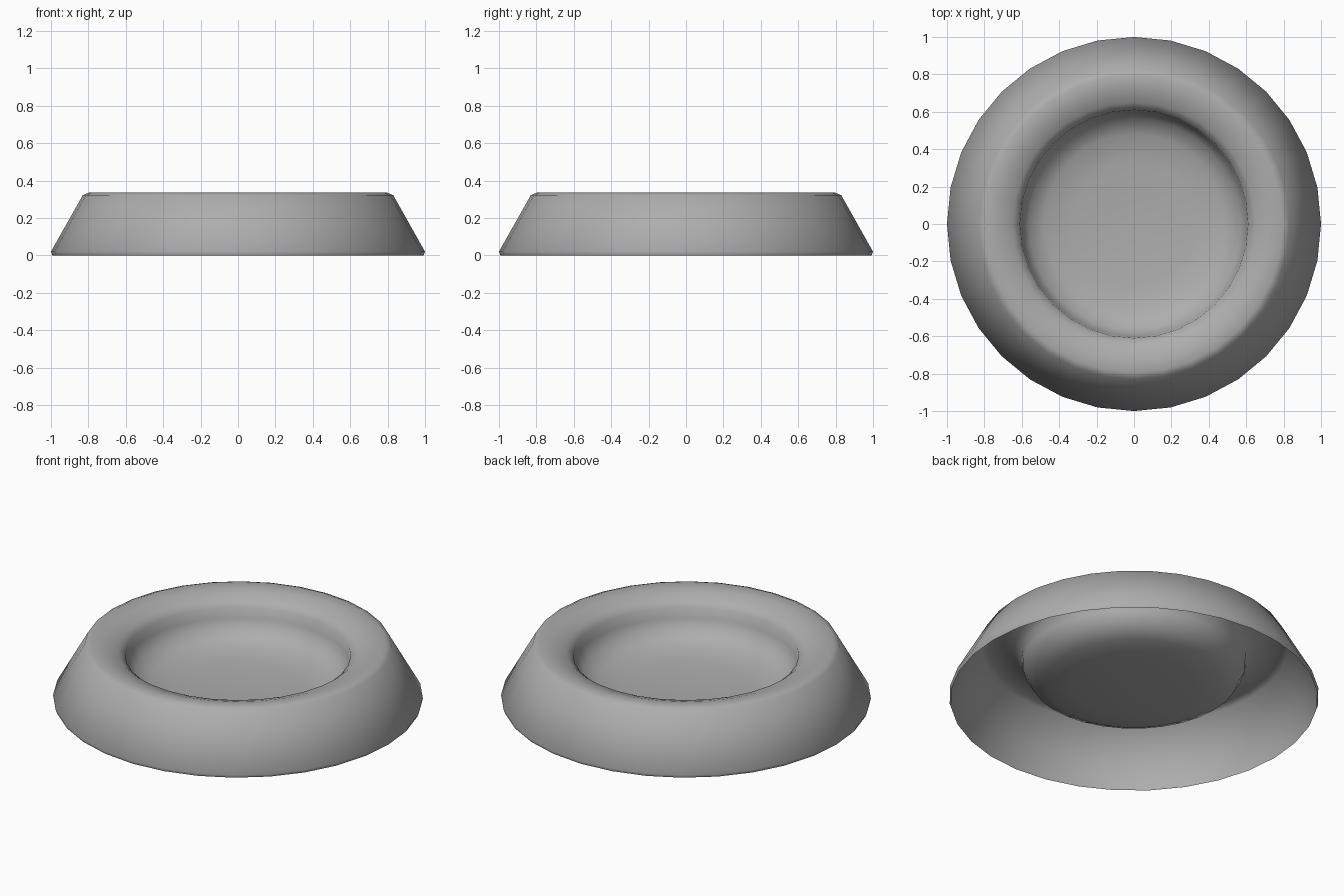
import bpy, bmesh, math

if "Cube" in bpy.data.objects:
    bpy.data.objects.remove(bpy.data.objects["Cube"])

SIDES = 32
# (radius, height) from the open bottom edge, over the rim, down into the bowl
PROFILE = [(0.992, 0.0), (1.0, 0.02), (0.83, 0.322), (0.795, 0.337),
           (0.72, 0.327), (0.65, 0.303), (0.61, 0.27),
           (0.603, 0.21), (0.565, 0.14), (0.48, 0.097), (0.33, 0.077)]
CENTRE_Z = 0.068

bm = bmesh.new()
rings = []
for r, z in PROFILE:
    rings.append([bm.verts.new((r * math.cos(2 * math.pi * i / SIDES),
                                r * math.sin(2 * math.pi * i / SIDES), z))
                  for i in range(SIDES)])

# Wall, rim and bowl bands
for a, b in zip(rings, rings[1:]):
    for i in range(SIDES):
        j = (i + 1) % SIDES
        bm.faces.new((a[i], a[j], b[j], b[i]))

# Bowl floor
centre = bm.verts.new((0, 0, CENTRE_Z))
for i in range(SIDES):
    bm.faces.new((rings[-1][i], rings[-1][(i + 1) % SIDES], centre))

for f in bm.faces:
    f.smooth = True
mesh = bpy.data.meshes.new("round_dish")
bm.to_mesh(mesh)
bm.free()
dish = bpy.data.objects.new("round_dish", mesh)
bpy.context.collection.objects.link(dish)

# Mid grey
mat = bpy.data.materials.new("mid_grey")
mat.diffuse_color = (0.42, 0.42, 0.42, 1)
mat.use_nodes = True
mat.node_tree.nodes["Principled BSDF"].inputs["Base Color"].default_value = mat.diffuse_color
mesh.materials.append(mat)
